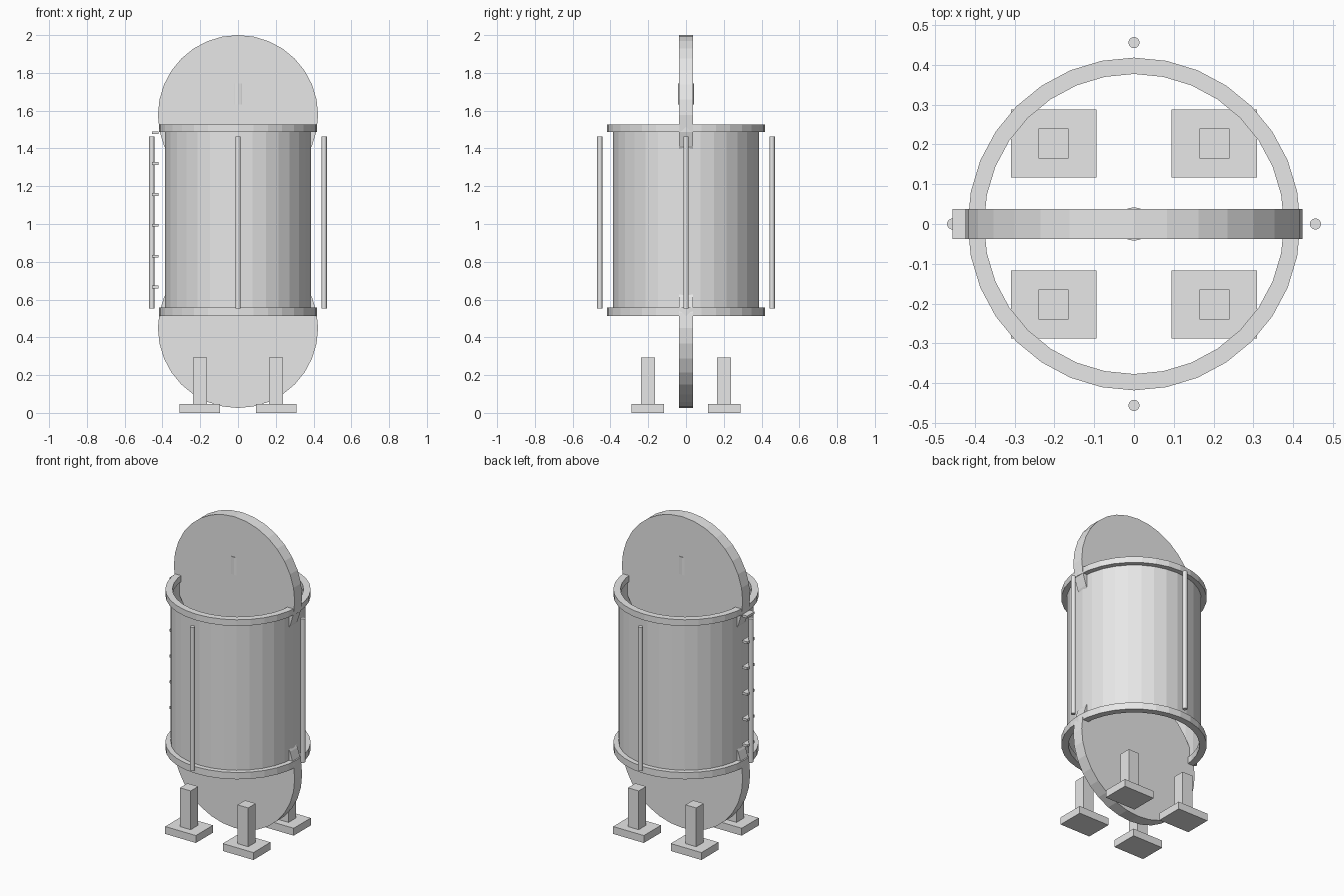
import bpy, bmesh, math
from mathutils import Matrix, Vector

cube = bpy.data.objects.get("Cube")
if cube:
    bpy.data.objects.remove(cube, do_unlink=True)

grey = bpy.data.materials.new("light_grey")
grey.use_nodes = True
grey.diffuse_color = (0.8, 0.8, 0.8, 1)
grey.node_tree.nodes["Principled BSDF"].inputs["Base Color"].default_value = (0.8, 0.8, 0.8, 1)


def finish(name, bm):
    bmesh.ops.recalc_face_normals(bm, faces=bm.faces)
    mesh = bpy.data.meshes.new(name)
    bm.to_mesh(mesh)
    bm.free()
    mesh.materials.append(grey)
    obj = bpy.data.objects.new(name, mesh)
    bpy.context.collection.objects.link(obj)
    return obj


def box(name, center, size):
    bm = bmesh.new()
    bmesh.ops.create_cube(bm, size=1, matrix=Matrix.Translation(center) @ Matrix.Diagonal((*size, 1)))
    return finish(name, bm)


def cylinder(name, center, radius, depth, sides=32, lying=False, caps=True):
    bm = bmesh.new()
    turn = Matrix.Rotation(math.pi / 2, 4, "X") if lying else Matrix()
    bmesh.ops.create_cone(bm, cap_ends=caps, segments=sides, radius1=radius, radius2=radius,
                          depth=depth, matrix=Matrix.Translation(center) @ turn)
    return finish(name, bm)


def ring(name, inner, outer, low, high, sides=32):
    # Rectangular section swept around the vertical axis
    bm = bmesh.new()
    section = [(inner, low), (outer, low), (outer, high), (inner, high)]
    loops = []
    for i in range(sides):
        a = math.tau * i / sides
        loops.append([bm.verts.new((r * math.cos(a), r * math.sin(a), z)) for r, z in section])
    for i in range(sides):
        a, b = loops[i], loops[(i + 1) % sides]
        for j in range(4):
            k = (j + 1) % 4
            bm.faces.new((a[j], b[j], b[k], a[k]))
    return finish(name, bm)


# Open tank wall with a flange at each end
cylinder("tank_wall", (0, 0, 1.02), 0.387, 1.0, caps=False)
ring("lower_flange", 0.377, 0.418, 0.514, 0.557)
ring("upper_flange", 0.377, 0.418, 1.487, 1.526)

# Upright round plates at both ends, with a small hub in the upper one
cylinder("upper_disc", (0, 0, 1.576), 0.424, 0.075, lying=True)
cylinder("lower_disc", (0, 0, 0.45), 0.424, 0.075, lying=True)
cylinder("top_hub", (0, 0, 1.688), 0.042, 0.112, sides=16)

# Four vertical rods around the wall
for side, (x, y) in {"left": (1, 0), "right": (-1, 0), "front": (0, -1), "back": (0, 1)}.items():
    cylinder(side + "_rod", (0.456 * x, 0.456 * y, 1.008), 0.014, 0.912, sides=16)

# Ladder rungs
for i in range(6):
    box(f"rung_{i + 1}", (-0.438, 0, 0.666 + 0.1635 * i), (0.036, 0.075, 0.015))

# Legs on foot plates
for x, across in ((1, "left"), (-1, "right")):
    for y, along in ((-1, "front"), (1, "back")):
        name = f"{along}_{across}"
        box(name + "_foot", (0.202 * x, 0.202 * y, 0.0235), (0.215, 0.171, 0.047))
        box(name + "_leg", (0.202 * x, 0.202 * y, 0.168), (0.075, 0.075, 0.25))
